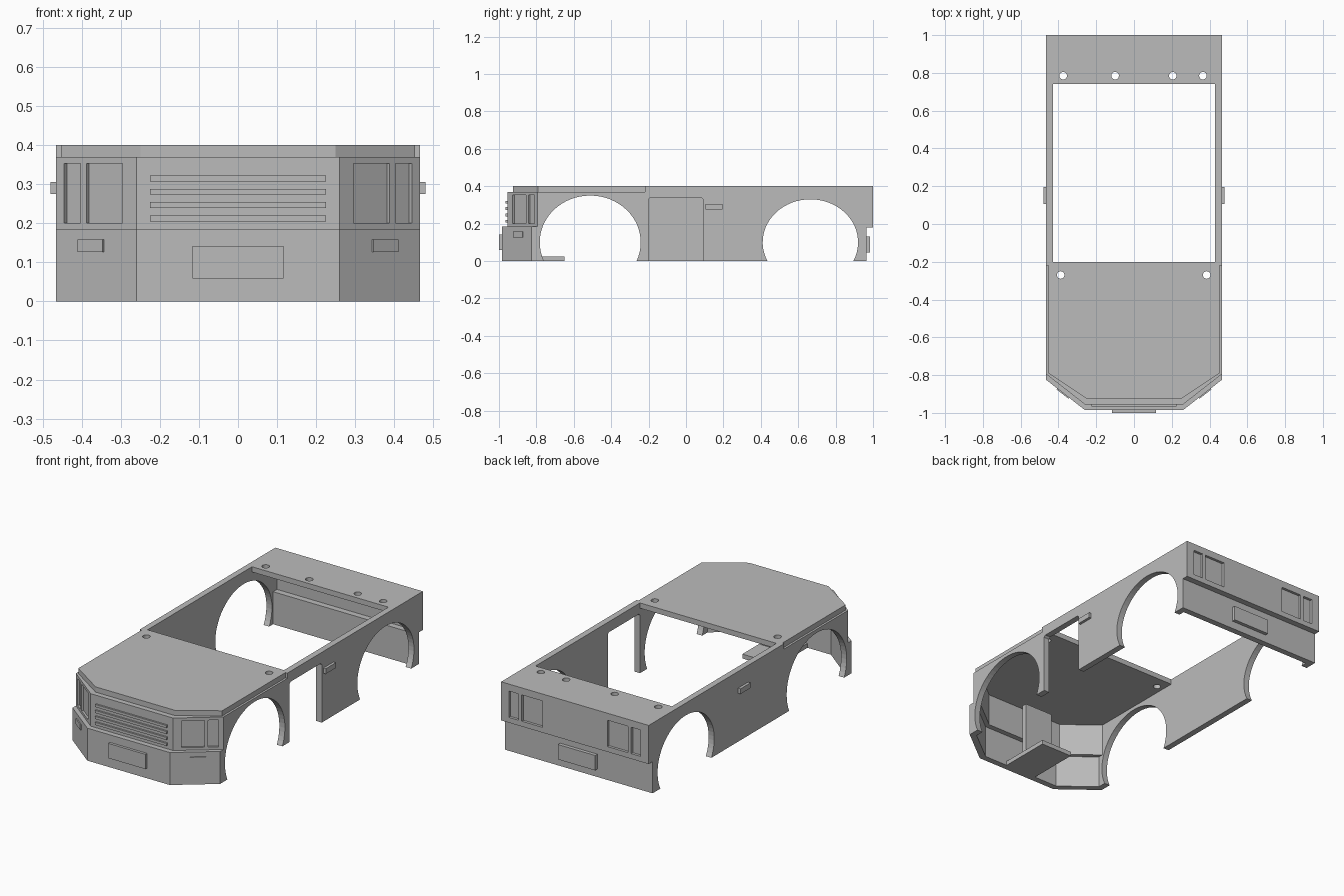
import bpy, bmesh, math
from mathutils import Vector

cube = bpy.data.objects.get("Cube")
if cube:
    bpy.data.objects.remove(cube, do_unlink=True)

grey = bpy.data.materials.new("body_grey")
grey.use_nodes = True
COLOUR = (0.5, 0.5, 0.5, 1)
grey.diffuse_color = COLOUR
grey.node_tree.nodes["Principled BSDF"].inputs["Base Color"].default_value = COLOUR


def prism(name, pts, lo, hi, axis="z"):
    """Extrude a 2D outline along x (yz outline) or z (xy outline)."""
    def place(p, h):
        return (h, p[0], p[1]) if axis == "x" else (p[0], p[1], h)
    bm = bmesh.new()
    face = bm.faces.new([bm.verts.new(place(p, lo)) for p in pts])
    ext = bmesh.ops.extrude_face_region(bm, geom=[face])
    shift = Vector(place((0, 0), hi - lo))
    verts = [g for g in ext["geom"] if isinstance(g, bmesh.types.BMVert)]
    bmesh.ops.translate(bm, verts=verts, vec=shift)
    bmesh.ops.recalc_face_normals(bm, faces=bm.faces)
    mesh = bpy.data.meshes.new(name)
    bm.to_mesh(mesh)
    bm.free()
    obj = bpy.data.objects.new(name, mesh)
    bpy.context.collection.objects.link(obj)
    mesh.materials.append(grey)
    return obj


def box(name, x, y, z):
    return prism(name, [(x[0], y[0]), (x[1], y[0]), (x[1], y[1]), (x[0], y[1])], *z)


def cut(target, cutters):
    for c in cutters:
        c.hide_render = True
        mod = target.modifiers.new("cut", "BOOLEAN")
        mod.operation, mod.solver, mod.object = "DIFFERENCE", "EXACT", c
        bpy.context.view_layer.objects.active = target
        bpy.ops.object.modifier_apply(modifier=mod.name)
        bpy.data.objects.remove(c, do_unlink=True)


def hole(x, y, r=0.02):
    ring = [(x + r * math.cos(i * math.pi / 12), y + r * math.sin(i * math.pi / 12)) for i in range(24)]
    return prism("hole_cutter", ring, 0.3, 0.5)


def arch(cy, a, b, cz=0.1, n=40):
    """Wheel opening from its front foot over the top to its rear foot."""
    start = math.pi + math.asin(cz / b)
    end = -math.asin(cz / b)
    angles = [start + (end - start) * i / n for i in range(n + 1)]
    return [(cy + a * math.cos(t), cz + b * math.sin(t)) for t in angles]


W, INNER = 0.465, 0.43
CORNER, DROP = 0.26, 0.16          # front chamfer start and its depth
NORMAL = Vector((DROP, CORNER - W)).normalized()


def on_chamfer(side, front, x, off):
    """Point on a front chamfer, moved outward by off."""
    y = front + DROP * (x - CORNER) / (W - CORNER)
    return (side * (x + NORMAL.x * off), y + NORMAL.y * off)


def chamfer_plate(name, side, front, x0, x1, off, z):
    pts = [on_chamfer(side, front, x, o)
           for x, o in ((x0, off), (x1, off), (x1, -off), (x0, -off))]
    return prism(name, pts, *z)


def front_wall(name, front, z):
    half = [(W, front + DROP), (CORNER, front)]
    inner = [(CORNER - 0.012, front + 0.035), (INNER, front + DROP + 0.017)]
    mirror = lambda ps: [(-x, y) for x, y in reversed(ps)]
    return prism(name, half + mirror(half) + mirror(inner) + inner, *z)


# Side walls with wheel arches; the door opening is on one side only
door = [(-0.2, 0), (-0.2, 0.33), (-0.19, 0.34), (0.08, 0.34), (0.09, 0.33), (0.09, 0)]
for side, name in ((1, "left"), (-1, "right")):
    outline = [(-0.825, 0)] + arch(-0.512, 0.27, 0.25)
    if side > 0:
        outline += door
    outline += arch(0.665, 0.255, 0.23)
    outline += [(0.965, 0), (0.965, 0.18), (1, 0.18), (1, 0.4), (-0.22, 0.4),
                (-0.22, 0.37), (-0.795, 0.37), (-0.795, 0.185), (-0.825, 0.185)]
    prism(name + "_side_wall", outline, *sorted((side * INNER, side * W)), axis="x")
    box(name + "_door_handle", sorted((side * 0.46, side * 0.48)), (0.105, 0.195), (0.275, 0.305))

# Front bumper and grille panel
BUMPER, GRILLE = -0.985, -0.955
front_wall("front_bumper", BUMPER, (0, 0.185))
panel = front_wall("grille_panel", GRILLE, (0.185, 0.37))
for i in range(4):
    z = 0.205 + 0.034 * i
    box("grille_bar_%d" % (i + 1), (-0.225, 0.225), (-0.965, -0.95), (z, z + 0.015))
for side in (1, -1):
    cut(panel, [chamfer_plate("light_cutter", side, GRILLE, a, b, 0.012, (0.2, 0.353))
                for a, b in ((0.295, 0.388), (0.403, 0.445))])
    chamfer_plate("indicator", side, BUMPER, 0.343, 0.407, 0.006, (0.127, 0.158))
box("front_plate", (-0.117, 0.117), (-1, -0.98), (0.058, 0.142))

# Hood
hood = prism("hood", [(-0.453, -0.2), (-0.453, -0.79), (-0.25, -0.925),
                      (0.25, -0.925), (0.453, -0.79), (0.453, -0.2)], 0.37, 0.4)
cut(hood, [hole(x, -0.27) for x in (-0.388, 0.385)])

# Rear deck and rear wall
deck = box("rear_deck", (-INNER, INNER), (0.74, 0.965), (0.37, 0.4))
cut(deck, [hole(x, 0.785) for x in (-0.375, -0.1, 0.205, 0.365)])
rear = box("rear_panel", (-INNER, INNER), (0.965, 1), (0.18, 0.4))
for side in (1, -1):
    cut(rear, [box("light_cutter", sorted((side * a, side * b)), (0.985, 1.05), (0.21, 0.36))
               for a, b in ((0.205, 0.335), (0.355, 0.415))])
box("rear_bumper", (-INNER, INNER), (0.93, 0.965), (0, 0.185))
box("rear_plate", (-0.117, 0.117), (0.96, 0.985), (0.045, 0.13))

# Mounting bracket behind the bumper
box("bracket_floor", (-0.1, 0.1), (-0.955, -0.65), (0, 0.025))
box("bracket_upright", (-0.09, 0.09), (-0.83, -0.8), (0.02, 0.32))
